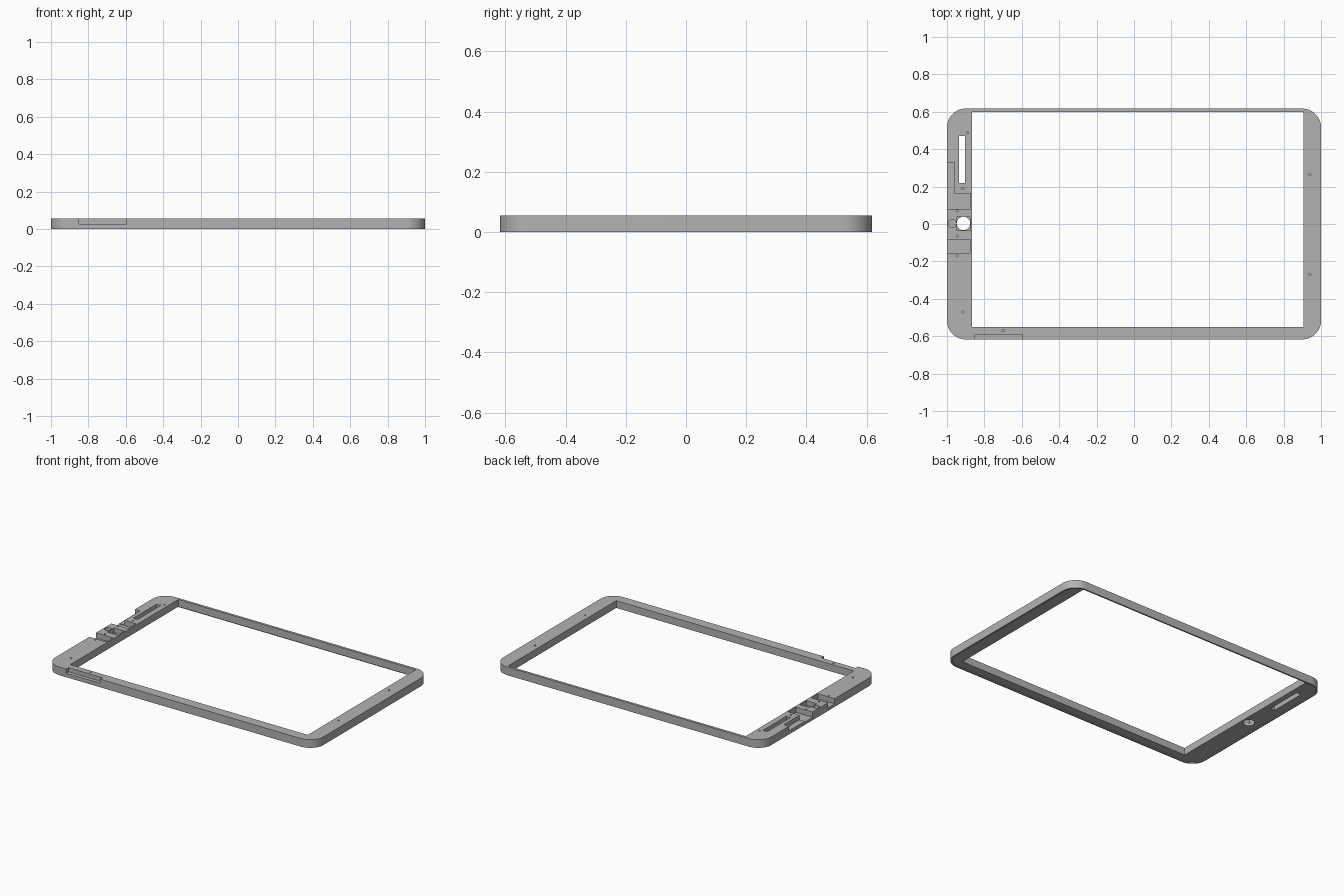
import bpy, bmesh, math

cube = bpy.data.objects.get("Cube")
if cube:
    bpy.data.objects.remove(cube, do_unlink=True)

HEIGHT = 0.055
HALF_X, HALF_Y = 1.0, 0.617

grey = bpy.data.materials.new("matte grey")
grey.use_nodes = True
grey.diffuse_color = (0.45, 0.45, 0.45, 1)
grey.node_tree.nodes["Principled BSDF"].inputs["Base Color"].default_value = (0.45, 0.45, 0.45, 1)


def prism(name, points, z0, z1):
    """Extrude a flat outline from z0 up to z1."""
    bm = bmesh.new()
    face = bm.faces.new([bm.verts.new((x, y, z0)) for x, y in points])
    top = bmesh.ops.extrude_face_region(bm, geom=[face])
    verts = [v for v in top["geom"] if isinstance(v, bmesh.types.BMVert)]
    bmesh.ops.translate(bm, vec=(0, 0, z1 - z0), verts=verts)
    bmesh.ops.recalc_face_normals(bm, faces=bm.faces)
    mesh = bpy.data.meshes.new(name)
    bm.to_mesh(mesh)
    bm.free()
    obj = bpy.data.objects.new(name, mesh)
    bpy.context.collection.objects.link(obj)
    mesh.materials.append(grey)
    return obj


def circle(cx, cy, r, n):
    return [(cx + r * math.cos(math.tau * i / n), cy + r * math.sin(math.tau * i / n)) for i in range(n)]


def rectangle(x0, x1, y0, y1):
    return [(x0, y0), (x1, y0), (x1, y1), (x0, y1)]


def rounded(hx, hy, r, n=14):
    pts = []
    for k, (sx, sy) in enumerate([(1, 1), (-1, 1), (-1, -1), (1, -1)]):
        for i in range(n + 1):
            a = (k + i / n) * math.pi / 2
            pts.append((sx * (hx - r) + r * math.cos(a), sy * (hy - r) + r * math.sin(a)))
    return pts


frame = prism("bezel_frame", rounded(HALF_X, HALF_Y, 0.1), 0, HEIGHT)


def cut(points, z0, z1=0.1):
    """Remove a prism from the frame."""
    cutter = prism("cutter", points, z0, z1)
    cutter.hide_render = True
    mod = frame.modifiers.new("cut", "BOOLEAN")
    mod.operation, mod.solver, mod.object = "DIFFERENCE", "EXACT", cutter
    bpy.context.view_layer.objects.active = frame
    bpy.ops.object.modifier_apply(modifier=mod.name)
    bpy.data.objects.remove(cutter, do_unlink=True)


# screen opening and shallow glass recess underneath
cut(rectangle(-0.865, 0.905, -0.55, 0.6), -0.1)
cut(rounded(HALF_X - 0.012, HALF_Y - 0.01, 0.09), -0.1, 0.006)

# speaker slot and camera hole, right through
cut(rectangle(-0.935, -0.903, 0.22, 0.47), -0.1)
cut(circle(-0.912, 0.003, 0.036, 32), -0.1)

# pockets: camera seat, two clip notches, side button notch, front button notch
cut(rectangle(-0.95, -0.874, -0.034, 0.038), 0.025)
cut(rectangle(-1.1, -0.875, 0.08, 0.163), 0.02)
cut(rectangle(-1.1, -0.875, -0.155, -0.083), 0.02)
cut(rectangle(-1.1, -0.96, 0.16, 0.33), 0.024)
cut(rectangle(-0.85, -0.595, -0.7, -0.592), 0.027)
cut(circle(-0.972, 0.003, 0.021, 24), 0.025)

# blind screw holes
for x, y in [(-0.89, 0.487), (-0.915, 0.19), (-0.945, 0.07), (-0.945, -0.065), (-0.945, -0.17),
             (-0.915, -0.47), (-0.70, -0.57), (0.94, 0.265), (0.94, -0.27)]:
    cut(circle(x, y, 0.006, 12), 0.02)

bpy.ops.object.select_all(action="DESELECT")
frame.select_set(True)
bpy.context.view_layer.objects.active = frame
bpy.ops.object.shade_smooth_by_angle(angle=math.radians(30))
